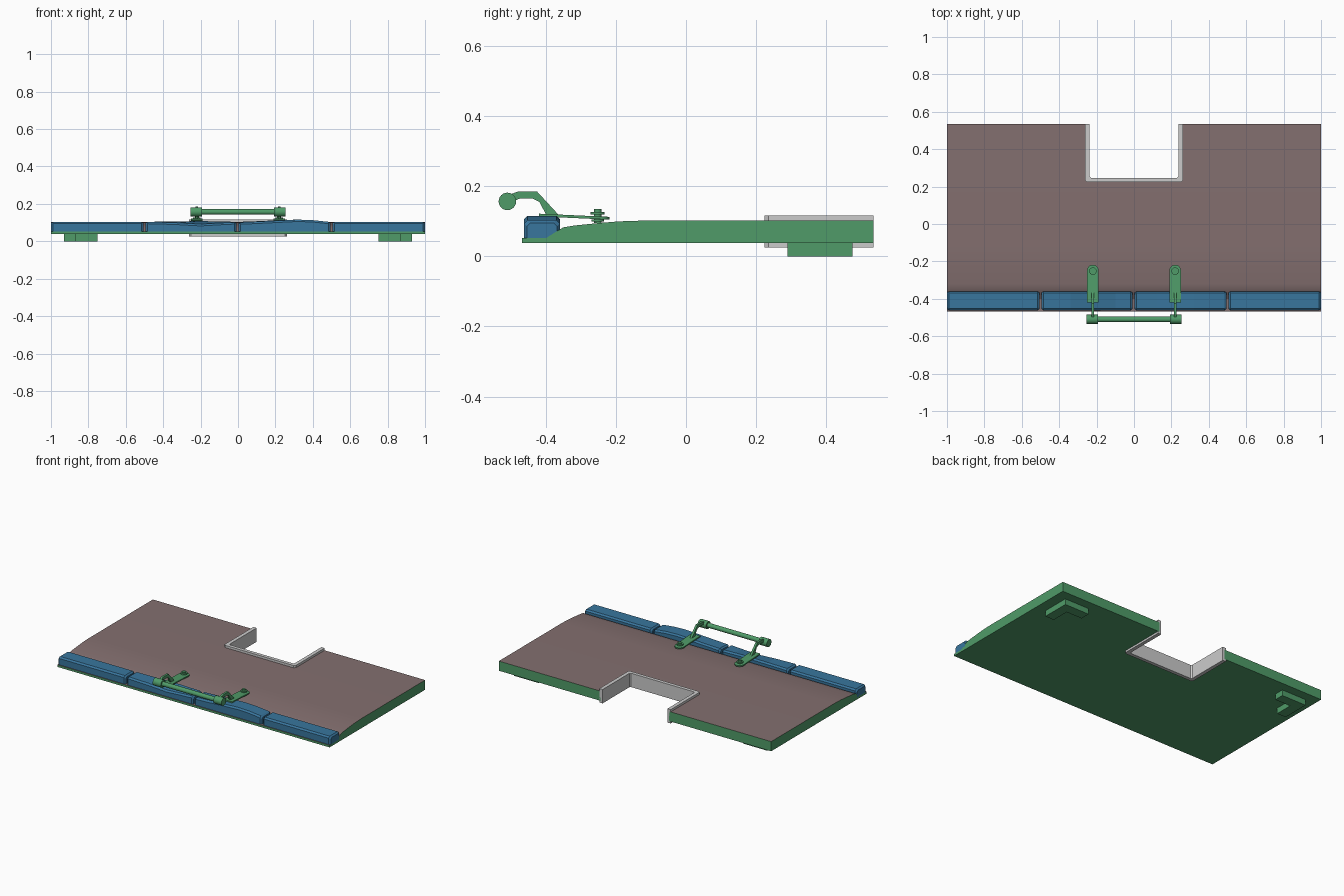
import bpy, bmesh, math
from mathutils import Matrix, Vector

if "Cube" in bpy.data.objects:
    bpy.data.objects.remove(bpy.data.objects["Cube"])


def material(name, rgb):
    m = bpy.data.materials.new(name)
    m.diffuse_color = (*rgb, 1)
    m.use_nodes = True
    m.node_tree.nodes["Principled BSDF"].inputs["Base Color"].default_value = m.diffuse_color
    return m


GREEN = material("green_metal", (0.08, 0.33, 0.14))
BROWN = material("brown_deck", (0.23, 0.16, 0.16))
BLUE = material("blue_rubber", (0.04, 0.18, 0.34))


def finish(name, bm, mat=None, smooth=30):
    bmesh.ops.recalc_face_normals(bm, faces=bm.faces[:])
    me = bpy.data.meshes.new(name)
    bm.to_mesh(me)
    bm.free()
    ob = bpy.data.objects.new(name, me)
    bpy.context.collection.objects.link(ob)
    if mat:
        me.materials.append(mat)
    if smooth:
        bpy.ops.object.select_all(action='DESELECT')
        ob.select_set(True)
        bpy.context.view_layer.objects.active = ob
        bpy.ops.object.shade_smooth_by_angle(angle=math.radians(smooth))
    return ob


def prism(bm, pts, lo, hi, axis):
    """Extrude a polygon: axis 'x' takes (y, z) points, axis 'z' takes (x, y)."""
    def at(p, d):
        return (d, *p) if axis == 'x' else (*p, d)
    a = [bm.verts.new(at(p, lo)) for p in pts]
    b = [bm.verts.new(at(p, hi)) for p in pts]
    bm.faces.new(a)
    bm.faces.new(b)
    n = len(pts)
    for i in range(n):
        j = (i + 1) % n
        bm.faces.new((a[i], a[j], b[j], b[i]))


def cylinder(bm, loc, r, depth, axis='z', sides=20):
    rot = Matrix.Rotation(math.pi / 2, 4, 'Y') if axis == 'x' else Matrix()
    bmesh.ops.create_cone(bm, cap_ends=True, segments=sides, radius1=r, radius2=r,
                          depth=depth, matrix=Matrix.Translation(loc) @ rot)


# Deck: ramped top, flat underside, with the rear notch left open
TOP = [(-.468, .052), (-.40, .052), (-.375, .068), (-.35, .083), (-.32, .088),
       (-.24, .096), (-.19, .1), (-.13, .102), (.236, .102), (.535, .102)]
XS = [-1, -.25, .25, 1]
bm = bmesh.new()
grid = [[(bm.verts.new((x, y, z)), bm.verts.new((x, y, .038))) for y, z in TOP] for x in XS]
last = len(TOP) - 2
for i in range(3):
    for j in range(last + 1):
        if i == 1 and j == last:
            continue
        for k in (0, 1):
            bm.faces.new((grid[i][j][k], grid[i + 1][j][k],
                          grid[i + 1][j + 1][k], grid[i][j + 1][k]))
for e in [e for e in bm.edges if e.is_boundary]:
    a, b = e.verts
    if a.co.z > .04 and b.co.z > .04:
        low = {t: u for row in grid for t, u in row}
        bm.faces.new((a, b, low[b], low[a]))
bmesh.ops.recalc_face_normals(bm, faces=bm.faces[:])
for f in bm.faces:
    f.material_index = 1 if f.normal.z > .3 else 0
finish("deck", bm, GREEN).data.materials.append(BROWN)

# Raised trim around the notch
bm = bmesh.new()
prism(bm, [(-.262, .535), (-.262, .235), (-.252, .224), (.252, .224), (.262, .235), (.262, .535),
           (.238, .535), (.238, .255), (.23, .247), (-.23, .247), (-.238, .255), (-.238, .535)],
      .025, .117, 'z')
finish("notch_trim", bm, smooth=0)

# L-shaped feet under the rear corners
for side, s in (("left", -1), ("right", 1)):
    bm = bmesh.new()
    prism(bm, [(s * x, y) for x, y in [(.93, .475), (.75, .475), (.75, .41), (.865, .41),
                                       (.865, .29), (.93, .29)]], 0, .04, 'z')
    finish(side + "_foot", bm, GREEN, smooth=0)

# Rubber bumper blocks: sections of (x, front-top shift, rear-top shift)
BLOCK = [(-.462, .052), (-.462, .094), (-.452, .104), (-.37, .104), (-.36, .094), (-.36, .052)]


def bumper(name, sections):
    bm = bmesh.new()
    x0, x1 = sections[0][0], sections[-1][0]
    first, end = sections[0], sections[-1]
    rows = [(x0, .008, *first[1:]), (x0 + .01, 0, *first[1:])]
    rows += [(x, 0, f, b) for x, f, b in sections[1:-1]]
    rows += [(x1 - .01, 0, *end[1:]), (x1, .008, *end[1:])]
    rings = []
    for x, inset, f, b in rows:
        ring = []
        for k, (y, z) in enumerate(BLOCK):
            z += (0, f, f, b, b, 0)[k]
            y += inset if y < -.41 else -inset
            z -= inset if 0 < k < 5 else 0
            ring.append(bm.verts.new((x, y, z)))
        rings.append(ring)
    for p, q in zip(rings, rings[1:]):
        for k in range(6):
            bm.faces.new((p[k], p[(k + 1) % 6], q[(k + 1) % 6], q[k]))
    bm.faces.new(rings[0])
    bm.faces.new(rings[-1])
    finish(name, bm, BLUE, smooth=0)


bumper("bumper_outer_left", [(-1, 0, 0), (-.505, 0, 0)])
bumper("bumper_inner_left", [(-.495, 0, 0), (-.34, -.004, .002), (-.2, -.012, .004),
                             (-.1, -.006, .002), (-.008, -.002, 0)])
bumper("bumper_inner_right", [(.003, -.003, 0), (.12, .002, .004), (.22, .007, .009),
                              (.32, .012, .012), (.4, .009, .009), (.495, 0, 0)])
bumper("bumper_outer_right", [(.505, 0, 0), (1, 0, 0)])

# Handle mounts: rounded strap, bolt and bent arm on each side
ARM = [(-.35, .114), (-.365, .12), (-.425, .185), (-.48, .185), (-.505, .176), (-.515, .157),
       (-.495, .157), (-.475, .165), (-.437, .165), (-.418, .155), (-.398, .116)]
for side, s in (("left", -1), ("right", 1)):
    cx = s * .22
    bm = bmesh.new()
    strap = [(cx - .031, -.42), (cx + .031, -.42)]
    strap += [(cx + .031 * math.cos(a * math.pi / 10), -.249 + .031 * math.sin(a * math.pi / 10))
              for a in range(11)]
    prism(bm, strap, -.004, .004, 'z')
    for v in bm.verts:
        v.co.z += .109 - .045 * (v.co.y + .22)
    finish(side + "_strap", bm, GREEN)

    bm = bmesh.new()
    for z, r, d in ((.115, .011, .04), (.123, .02, .008), (.102, .018, .006)):
        cylinder(bm, Vector((cx, -.252, z)), r, d)
    finish(side + "_bolt", bm, GREEN)

    bm = bmesh.new()
    prism(bm, ARM, cx - .007, cx + .007, 'x')
    finish(side + "_arm", bm, GREEN, smooth=0)

    bm = bmesh.new()
    cylinder(bm, Vector((s * .223, -.51, .157)), .025, .06, 'x', 24)
    finish(side + "_bar_cap", bm, GREEN)

# Crossbar between the caps
bm = bmesh.new()
cylinder(bm, Vector((0, -.51, .157)), .015, .4, 'x', 20)
finish("crossbar", bm, GREEN)
